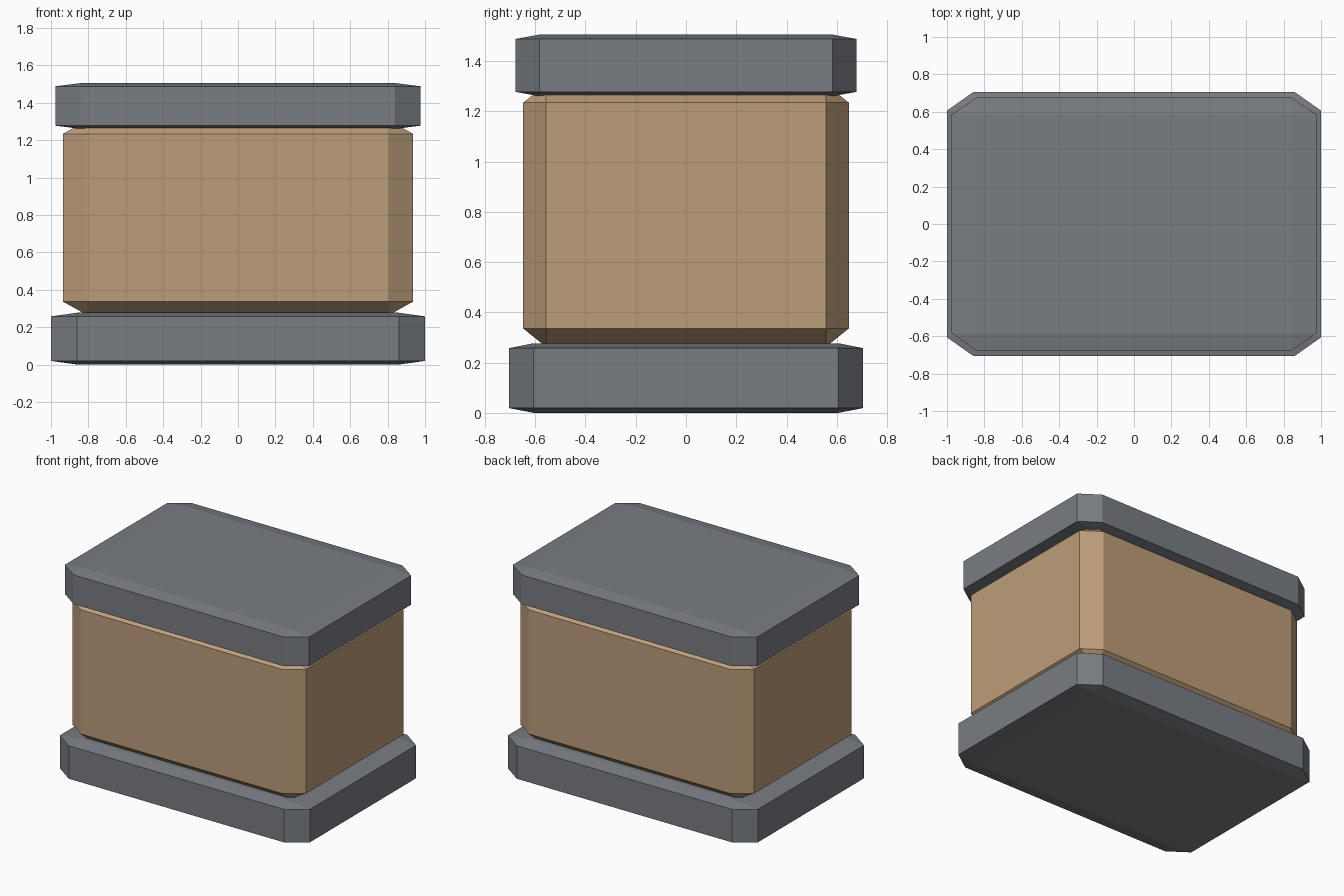
import bpy
import bmesh

if "Cube" in bpy.data.objects:
    bpy.data.objects.remove(bpy.data.objects["Cube"], do_unlink=True)


def make_material(name, rgb):
    mat = bpy.data.materials.new(name)
    mat.use_nodes = True
    colour = (*rgb, 1.0)
    mat.diffuse_color = colour
    mat.node_tree.nodes["Principled BSDF"].inputs["Base Color"].default_value = colour
    return mat


def chamfered_block(name, half_x, half_y, bottom, top, mat):
    """Bevel a plain cube, then stretch it so the chamfers stretch with it."""
    bm = bmesh.new()
    bmesh.ops.create_cube(bm, size=2)
    bmesh.ops.bevel(bm, geom=bm.edges[:], offset=0.14, segments=1,
                    affect='EDGES', profile=0.5)
    half_z = (top - bottom) / 2
    bmesh.ops.scale(bm, vec=(half_x, half_y, half_z), verts=bm.verts)
    bmesh.ops.translate(bm, vec=(0, 0, bottom + half_z), verts=bm.verts)
    bmesh.ops.recalc_face_normals(bm, faces=bm.faces)
    mesh = bpy.data.meshes.new(name)
    bm.to_mesh(mesh)
    bm.free()
    mesh.materials.append(mat)
    obj = bpy.data.objects.new(name, mesh)
    bpy.context.scene.collection.objects.link(obj)
    return obj


grey = make_material("slate grey", (0.19, 0.205, 0.225))
tan = make_material("warm tan", (0.51, 0.34, 0.195))

# Base slab, box body and lid slab
chamfered_block("base", 1.0, 0.705, 0.0, 0.277, grey)
chamfered_block("body", 0.935, 0.648, 0.263, 1.307, tan)
chamfered_block("lid", 0.977, 0.678, 1.26, 1.505, grey)
